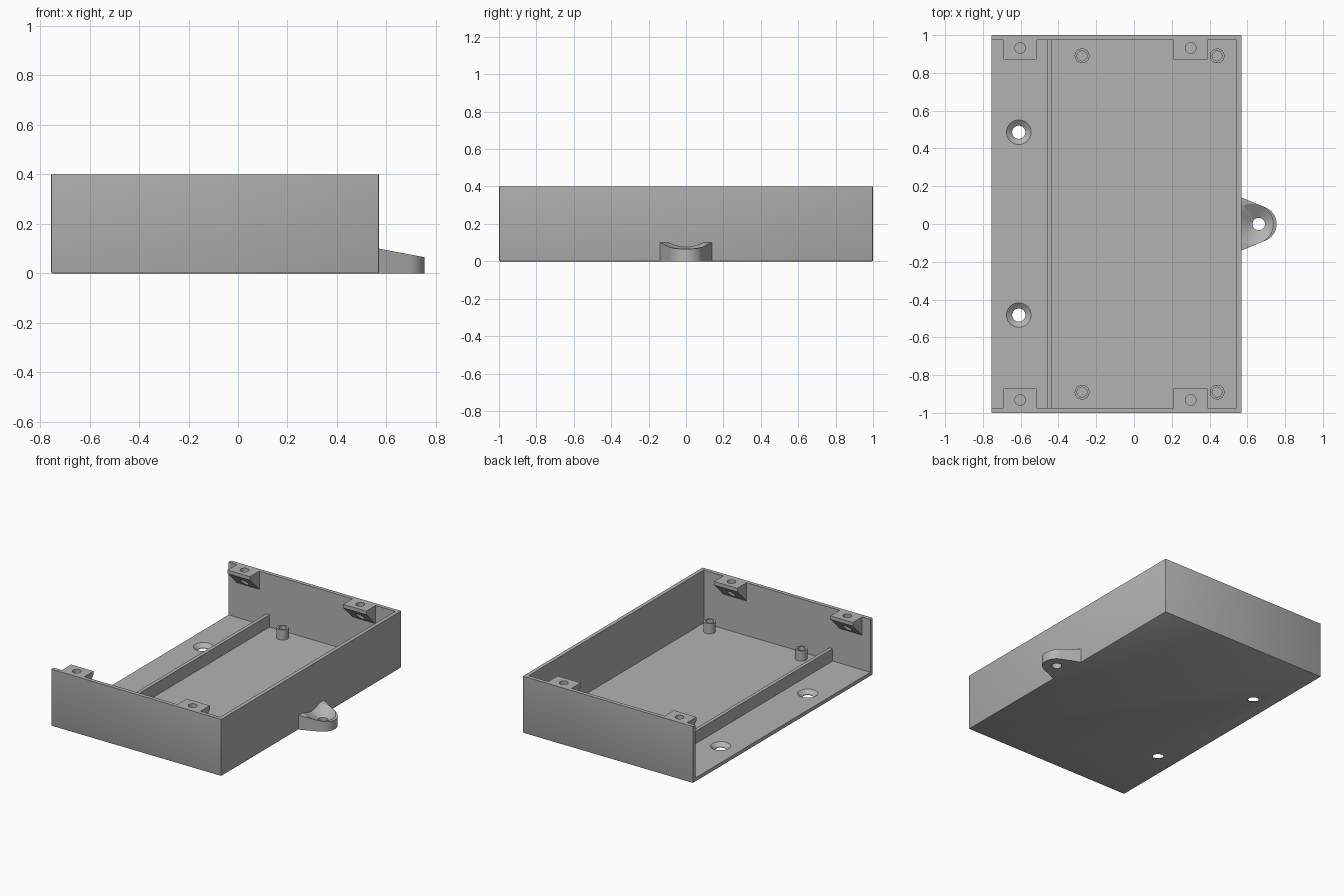
import bpy, bmesh, math
from mathutils import Vector

if "Cube" in bpy.data.objects:
    bpy.data.objects.remove(bpy.data.objects["Cube"], do_unlink=True)

grey = bpy.data.materials.new("plain_grey")
grey.use_nodes = True
COLOUR = (0.45, 0.45, 0.45, 1)
grey.diffuse_color = COLOUR
grey.node_tree.nodes["Principled BSDF"].inputs["Base Color"].default_value = COLOUR

X0, X1, Y1, H = -0.755, 0.57, 1.0, 0.4   # outer tray limits
WALL, FLOOR = 0.027, 0.028


def finish(name, bm):
    bmesh.ops.recalc_face_normals(bm, faces=bm.faces)
    mesh = bpy.data.meshes.new(name)
    bm.to_mesh(mesh)
    bm.free()
    mesh.materials.append(grey)
    ob = bpy.data.objects.new(name, mesh)
    bpy.context.collection.objects.link(ob)
    return ob


def prism(name, points, direction):
    """Extrude a closed planar outline along a direction."""
    bm = bmesh.new()
    face = bm.faces.new([bm.verts.new(p) for p in points])
    new = bmesh.ops.extrude_face_region(bm, geom=[face])["geom"]
    bmesh.ops.translate(bm, vec=Vector(direction),
                        verts=[g for g in new if isinstance(g, bmesh.types.BMVert)])
    return finish(name, bm)


def box(name, x0, x1, y0, y1, z0, z1):
    return prism(name, [(x0, y0, z0), (x1, y0, z0), (x1, y1, z0), (x0, y1, z0)],
                 (0, 0, z1 - z0))


def cone(name, x, y, z0, z1, r0, r1):
    """Cylinder or cone from radius r0 at z0 to r1 at z1."""
    bm = bmesh.new()
    bmesh.ops.create_cone(bm, cap_ends=True, segments=40, radius1=r0, radius2=r1,
                          depth=z1 - z0)
    bmesh.ops.translate(bm, vec=(x, y, (z0 + z1) / 2), verts=bm.verts)
    return finish(name, bm)


def cut(ob, *cutters):
    for c in cutters:
        mod = ob.modifiers.new("cut", 'BOOLEAN')
        mod.operation, mod.solver, mod.object = 'DIFFERENCE', 'EXACT', c
        bpy.context.view_layer.objects.active = ob
        bpy.ops.object.modifier_apply(modifier=mod.name)
        bpy.data.objects.remove(c, do_unlink=True)


def smooth(ob):
    bpy.ops.object.select_all(action='DESELECT')
    ob.select_set(True)
    bpy.context.view_layer.objects.active = ob
    bpy.ops.object.shade_smooth_by_angle(angle=math.radians(25))


# Tray: softened block, hollowed and open on one long side
tray = box("tray", X0, X1, -Y1, Y1, 0, H)
bm = bmesh.new()
bm.from_mesh(tray.data)
edges = [e for e in bm.edges if min(v.co.z for v in e.verts) < H / 2]
bmesh.ops.bevel(bm, geom=edges, offset=0.006, segments=2, affect='EDGES', profile=0.5)
bm.to_mesh(tray.data)
bm.free()
cut(tray, box("hollow", X0 - 0.1, X1 - WALL, WALL - Y1, Y1 - WALL, FLOOR, H + 0.1))

# Countersunk screw holes in the floor
for y in (-0.482, 0.486):
    cut(tray, cone("drill", -0.61, y, -0.05, 0.1, 0.035, 0.035),
        cone("countersink", -0.61, y, 0.004, FLOOR + 0.004, 0.035, 0.07))
smooth(tray)

# Low rib along the open side
box("floor_rib", -0.46, -0.435, WALL - Y1 - 0.005, Y1 - WALL + 0.005, FLOOR - 0.005, 0.115)

for side, tag in ((-1, "front"), (1, "back")):
    # Wedge-shaped lid screw tabs under the rim
    for i, (x0, x1) in enumerate(((-0.69, -0.515), (0.21, 0.39))):
        outline = [(0.87, H), (0.985, H), (0.985, 0.26), (0.87, 0.375)]
        tab = prism(f"{tag}_screw_tab_{i + 1}",
                    [(x0, side * y, z) for y, z in outline], (x1 - x0, 0, 0))
        cut(tab, cone("drill", (x0 + x1) / 2, side * 0.932, 0.2, 0.5, 0.028, 0.028))
        smooth(tab)
    # Hollow standoffs on the floor
    for i, x in enumerate((-0.275, 0.44)):
        post = cone(f"{tag}_standoff_{i + 1}", x, side * 0.89, FLOOR - 0.005, 0.1, 0.039, 0.039)
        cut(post, cone("drill", x, side * 0.89, FLOOR, 0.2, 0.026, 0.026))
        smooth(post)

# Mounting lug: tapered outline with a rounded end, sloping top, conical seat
CX, R = 0.66, 0.095
arc = [math.radians(a) for a in range(-68, 69, 8)]
outline = ([(X1 - 0.01, -0.144)]
           + [(CX + R * math.cos(a), R * math.sin(a)) for a in arc]
           + [(X1 - 0.01, 0.144)])
lug = prism("mounting_lug", [(x, y, 0) for x, y in outline], (0, 0, 0.1))
for v in lug.data.vertices:
    if v.co.z > 0.05:
        v.co.z = 0.1 - 0.19 * (v.co.x - X1)
cut(lug, cone("drill", CX, 0, -0.05, 0.2, 0.033, 0.033),
    cone("seat", CX, 0, 0.04, 0.164, 0.033, 0.233))
smooth(lug)
